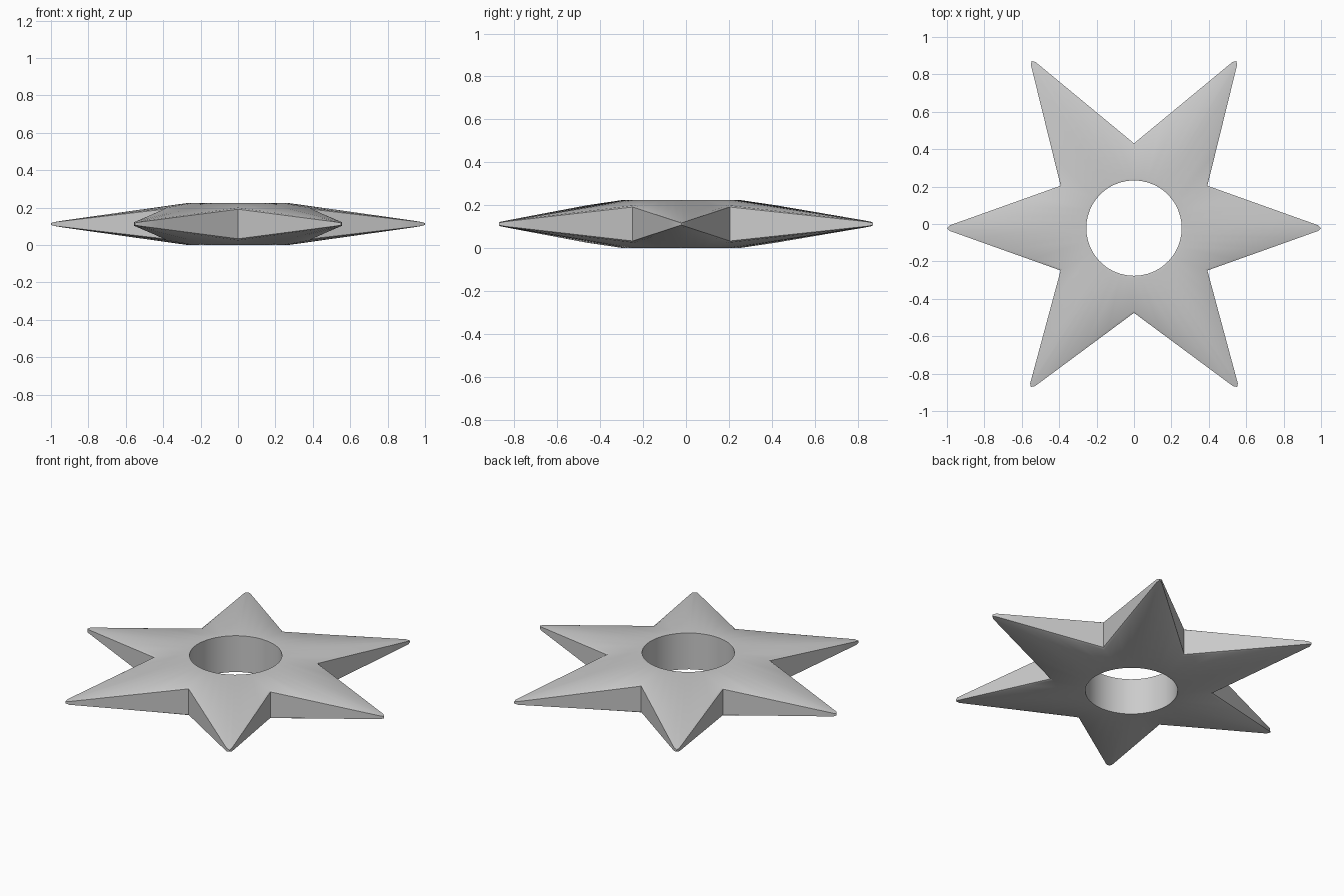
import bpy, bmesh
from math import radians, cos, sin
from mathutils import Vector

if "Cube" in bpy.data.objects:
    bpy.data.objects.remove(bpy.data.objects["Cube"])

CENTER = Vector((0, -0.022))
MID = 0.1125                      # half thickness of the body
TIPS = [(0, 1.0), (58.5, 1.048), (121.5, 1.048), (180, 1.0), (237, 1.013), (303, 1.013)]
VALLEYS = [30, 90, 150, 210, 270, 330]
STEPS = [0, 0.25, 0.5, 0.75, 0.935]   # samples from valley to tip


def polar(r, deg):
    return Vector((cos(radians(deg)), sin(radians(deg)))) * r


def mix(a, b, t):
    return a + (b - a) * t


def column(valley_deg, tip_deg, scale, t, blunt=False):
    """Closed cross-section loop from the hole to the star edge."""
    ang = tip_deg if blunt else mix(valley_deg, tip_deg, t)
    direction = polar(1, ang)

    def star(valley_r, sharp_r, blunt_r):
        if blunt:
            return polar(blunt_r * scale, tip_deg)
        return mix(polar(valley_r, valley_deg), polar(sharp_r * scale, tip_deg), t)

    edge = star(0.453, 1.027, 1.0)
    inset = star(0.438, 0.985, 0.972)
    half = [
        (direction * 0.255, MID - 0.002),
        (direction * 0.268, MID),
        (inset, mix(0.0875, 0.012, t)),
        (edge, mix(0.079, 0.005, t)),
    ]
    pts = [(p, MID + h) for p, h in half] + [(p, MID - h) for p, h in reversed(half)]
    return [Vector((p.x + CENTER.x, p.y + CENTER.y, z)) for p, z in pts]


# Six-pointed star body with a round hole
columns = []
for i, (tip, scale) in enumerate(TIPS):
    before = VALLEYS[i - 1] - (360 if i == 0 else 0)
    after = VALLEYS[i]
    columns += [column(before, tip, scale, t) for t in STEPS]
    columns.append(column(before, tip, scale, 1, True))
    columns += [column(after, tip, scale, t) for t in reversed(STEPS[1:])]

bm = bmesh.new()
rings = [[bm.verts.new(p) for p in col] for col in columns]
for i, ring in enumerate(rings):
    nxt = rings[(i + 1) % len(rings)]
    for j in range(len(ring)):
        k = (j + 1) % len(ring)
        bm.faces.new((ring[j], ring[k], nxt[k], nxt[j]))
bmesh.ops.recalc_face_normals(bm, faces=bm.faces)

mesh = bpy.data.meshes.new("star_body")
bm.to_mesh(mesh)
bm.free()
star_body = bpy.data.objects.new("star_body", mesh)
bpy.context.collection.objects.link(star_body)
bpy.context.view_layer.objects.active = star_body
star_body.select_set(True)
bpy.ops.object.shade_smooth_by_angle(angle=radians(30))
